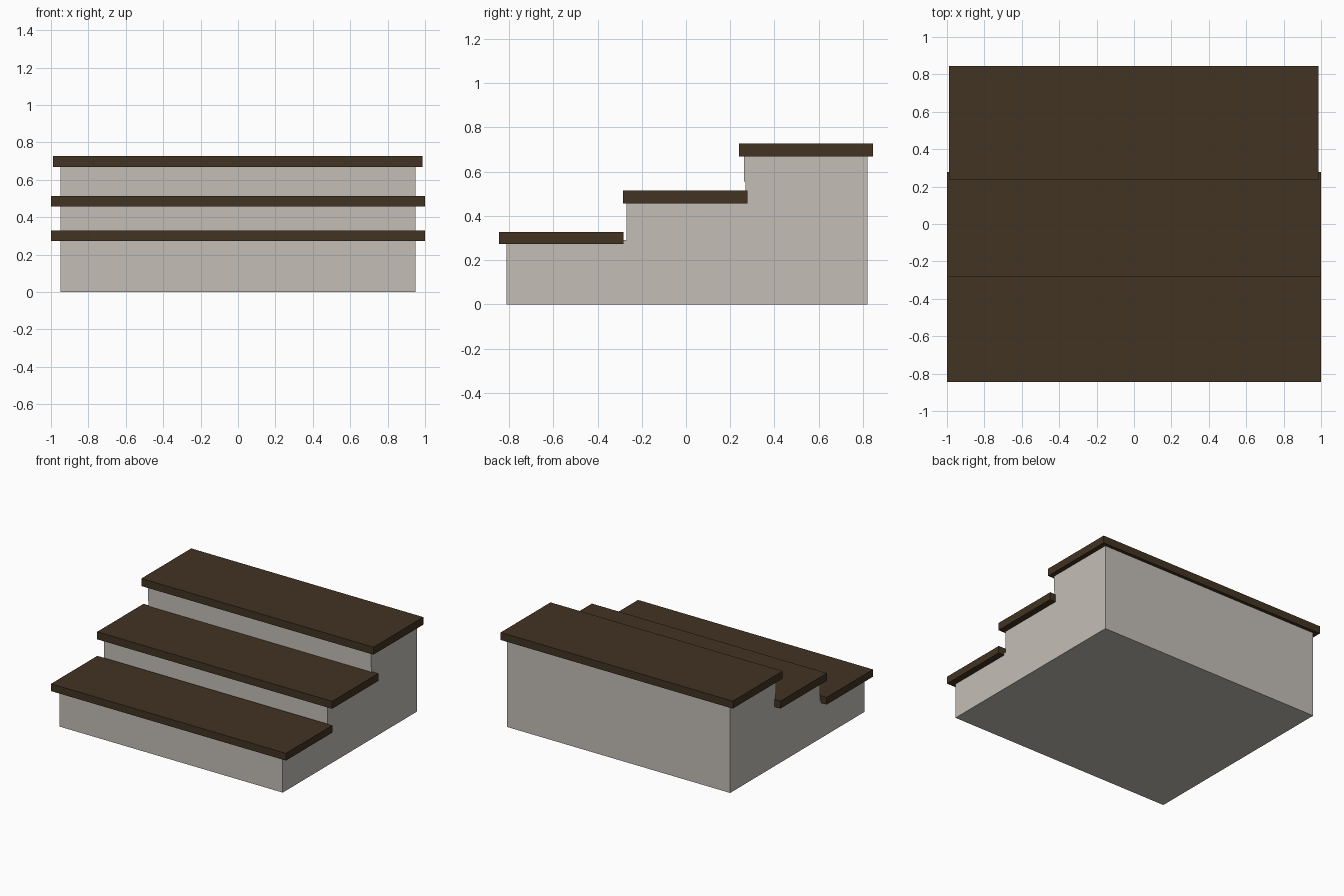
import bpy, bmesh

if "Cube" in bpy.data.objects:
    bpy.data.objects.remove(bpy.data.objects["Cube"])


def material(name, rgb):
    m = bpy.data.materials.new(name)
    m.diffuse_color = (*rgb, 1)
    m.use_nodes = True
    m.node_tree.nodes["Principled BSDF"].inputs["Base Color"].default_value = m.diffuse_color
    return m


concrete = material("warm_grey", (0.55, 0.515, 0.47))
wood = material("dark_brown", (0.054, 0.033, 0.016))


def extrude_profile(name, profile, x0, x1, mat):
    """Extrude a closed (y, z) outline along x."""
    bm = bmesh.new()
    face = bm.faces.new([bm.verts.new((x0, y, z)) for y, z in profile])
    side = bmesh.ops.extrude_face_region(bm, geom=[face])["geom"]
    verts = [v for v in side if isinstance(v, bmesh.types.BMVert)]
    bmesh.ops.translate(bm, verts=verts, vec=(x1 - x0, 0, 0))
    bmesh.ops.recalc_face_normals(bm, faces=bm.faces)
    mesh = bpy.data.meshes.new(name)
    bm.to_mesh(mesh)
    bm.free()
    mesh.materials.append(mat)
    obj = bpy.data.objects.new(name, mesh)
    bpy.context.collection.objects.link(obj)
    return obj


# Solid stepped base
extrude_profile("stair_base", [
    (-0.813, 0), (0.82, 0), (0.82, 0.69), (0.262, 0.69), (0.262, 0.556),
    (0.268, 0.556), (0.268, 0.48), (-0.27, 0.48), (-0.27, 0.29), (-0.813, 0.29),
], -0.95, 0.95, concrete)

# Overhanging treads: y range, z range, x range
treads = {
    "lower_tread": (-0.845, -0.282, 0.272, 0.328, -1.0, 1.0),
    "middle_tread": (-0.284, 0.279, 0.456, 0.514, -1.0, 1.0),
    "upper_tread": (0.239, 0.845, 0.669, 0.727, -0.99, 0.986),
}
for name, (y0, y1, z0, z1, x0, x1) in treads.items():
    extrude_profile(name, [(y0, z0), (y1, z0), (y1, z1), (y0, z1)], x0, x1, wood)
